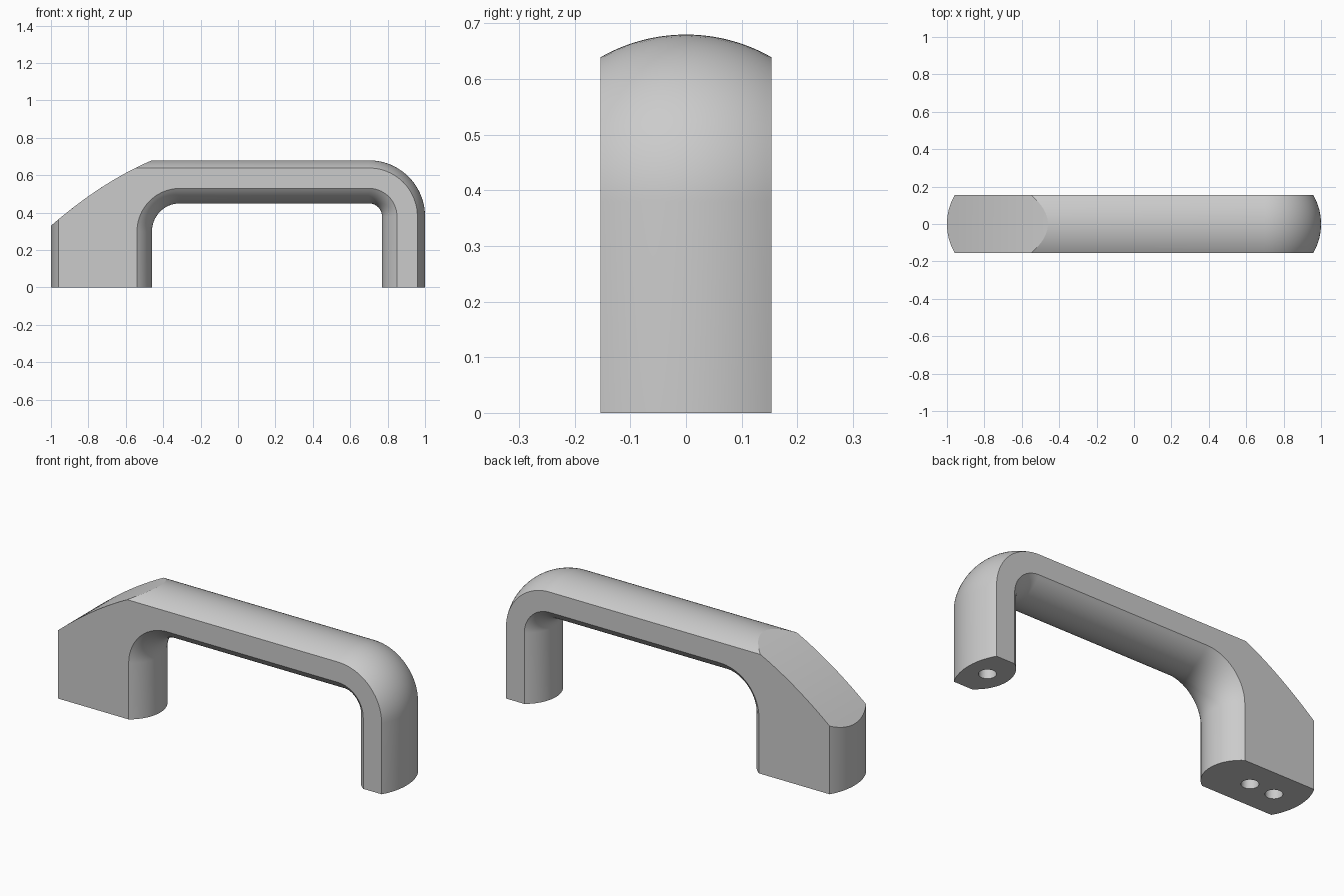
import bpy
import bmesh
from math import sin, cos, pi, sqrt, radians

cube = bpy.data.objects.get("Cube")
if cube:
    bpy.data.objects.remove(cube)

HALF = 0.154           # half the grip width
OUTER, INNER = 0.041, 0.08   # crown height of outer and inner surfaces
COLS, ARC = 32, 20

grey = bpy.data.materials.new("light_grey")
grey.use_nodes = True
grey.diffuse_color = (0.6, 0.6, 0.6, 1)
grey.node_tree.nodes["Principled BSDF"].inputs["Base Color"].default_value = (0.6, 0.6, 0.6, 1)


def drop(y, crown):
    """How far a crowned surface falls away from its middle line at y."""
    r = (HALF * HALF + crown * crown) / (2 * crown)
    return r - sqrt(r * r - y * y)


def arc(cx, cz, r, start, end):
    steps = [start + (end - start) * i / ARC for i in range(ARC + 1)]
    return [(cx + r * cos(a), cz + r * sin(a)) for a in steps]


def ramp_z(x):
    u = (x + 1) / 0.54
    return 0.33 + 0.47 * u - 0.12 * u * u


def ramp_x(z):
    u = (0.47 - sqrt(0.47 ** 2 - 0.48 * (z - 0.33))) / 0.24
    return u * 0.54 - 1


def outline(y):
    """Side outline of the handle in the slice at y."""
    o, i = drop(y, OUTER), drop(y, INNER)
    left, top = -1 + o, 0.68 - o
    pts = [(-0.46 - i, 0)]
    pts += arc(-0.31, 0.30, 0.15 + i, pi, pi / 2)      # inner left bend
    pts += arc(0.70, 0.38, 0.07 + i, pi / 2, 0)        # inner right bend
    pts += [(0.77 + i, 0), (1 - o, 0)]                 # small foot
    pts += arc(0.70, 0.38, 0.30 - o, 0, pi / 2)        # outer right bend
    start = ramp_x(top)
    for k in range(ARC + 1):                           # sloping shoulder
        x = start + (left - start) * k / ARC
        pts.append((x, ramp_z(x)))
    pts.append((left, 0))                              # large foot
    return pts


# Handle body: slices across the width joined into one skin
bm = bmesh.new()
rows = []
for c in range(COLS + 1):
    y = HALF * (2 * c / COLS - 1)
    rows.append([bm.verts.new((x, y, z)) for x, z in outline(y)])
for a, b in zip(rows, rows[1:]):
    for k in range(len(a)):
        n = (k + 1) % len(a)
        bm.faces.new((a[k], a[n], b[n], b[k]))
bm.faces.new(rows[0])
bm.faces.new(rows[-1])
bmesh.ops.recalc_face_normals(bm, faces=bm.faces)
mesh = bpy.data.meshes.new("handle")
bm.to_mesh(mesh)
bm.free()
mesh.materials.append(grey)
handle = bpy.data.objects.new("handle", mesh)
bpy.context.collection.objects.link(handle)

# Screw holes in the feet
for x in (-0.845, -0.70, 0.885):
    bpy.ops.mesh.primitive_cylinder_add(vertices=32, radius=0.042, depth=0.4, location=(x, 0, 0))
    cutter = bpy.context.object
    cutter.name = "hole_cutter"
    cutter.hide_render = True
    cutter.data.materials.append(grey)
    cut = handle.modifiers.new("screw_hole", "BOOLEAN")
    cut.operation, cut.solver, cut.object = "DIFFERENCE", "EXACT", cutter
    bpy.ops.object.select_all(action="DESELECT")
    handle.select_set(True)
    bpy.context.view_layer.objects.active = handle
    bpy.ops.object.modifier_apply(modifier=cut.name)
    bpy.data.objects.remove(cutter)

bpy.ops.object.shade_smooth_by_angle(angle=radians(20))
